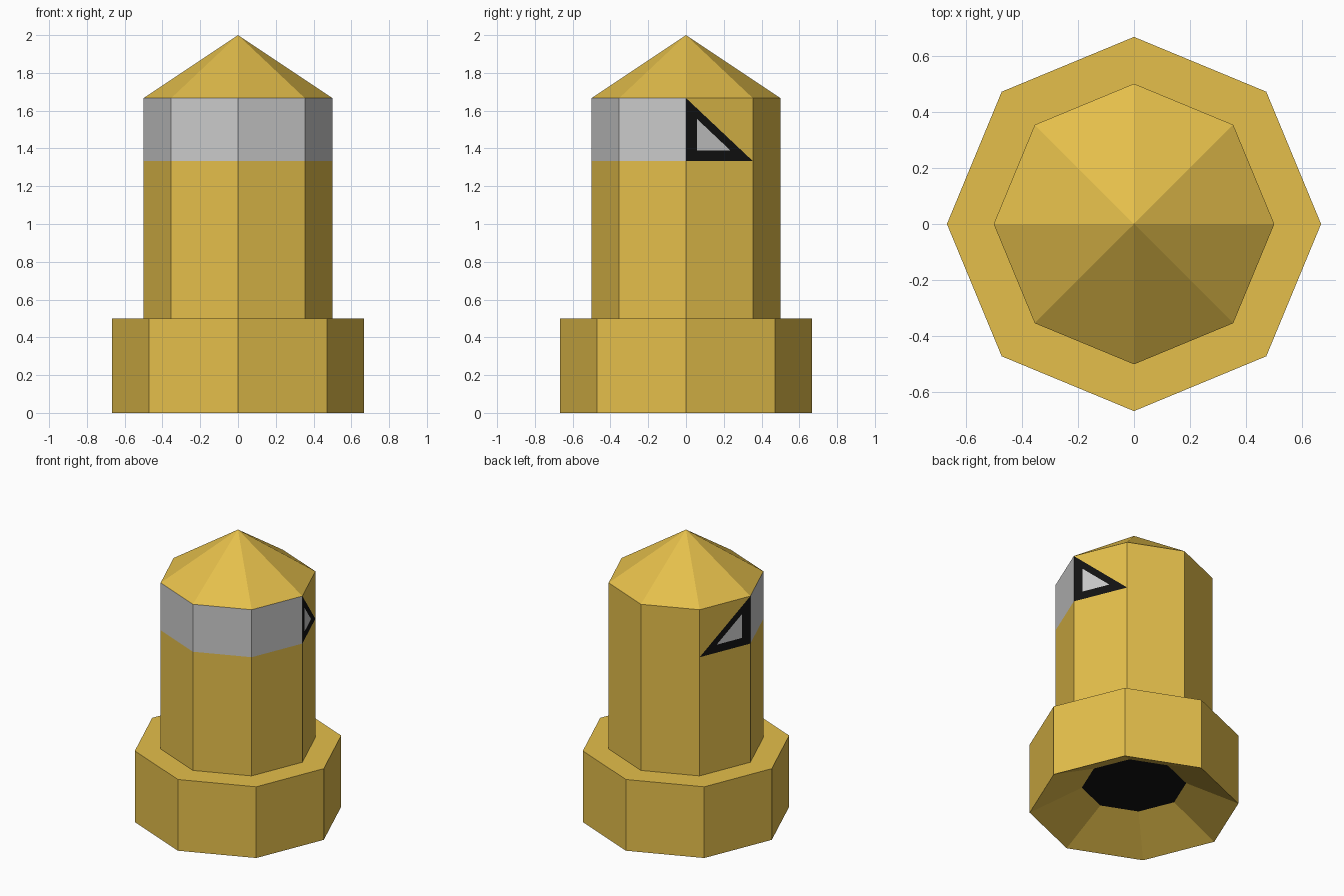
import bpy, bmesh
from math import cos, sin, pi
from mathutils import Vector

if "Cube" in bpy.data.objects:
    bpy.data.objects.remove(bpy.data.objects["Cube"])

SIDES = 8
LOW, HIGH = 4 / 3, 5 / 3      # bottom and top of the grey band
R_BODY, R_BASE = 0.5, 2 / 3


def material(name, rgb):
    m = bpy.data.materials.new(name)
    m.diffuse_color = (*rgb, 1)
    m.use_nodes = True
    m.node_tree.nodes["Principled BSDF"].inputs["Base Color"].default_value = m.diffuse_color
    return m


gold = material("gold", (0.78, 0.52, 0.07))
black = material("black", (0.006, 0.006, 0.006))


def point(i, r, z):
    a = 2 * pi * i / SIDES
    return Vector((r * cos(a), r * sin(a), z))


def build(name, faces, mat=None, mirror=False):
    """Make an object from polygons given as lists of points."""
    bm = bmesh.new()
    for f in faces:
        bm.faces.new([bm.verts.new(p) for p in f])
    bmesh.ops.remove_doubles(bm, verts=bm.verts, dist=1e-5)
    me = bpy.data.meshes.new(name)
    bm.to_mesh(me)
    bm.free()
    ob = bpy.data.objects.new(name, me)
    bpy.context.collection.objects.link(ob)
    if mat:
        me.materials.append(mat)
    if mirror:
        ob.modifiers.new("mirror", 'MIRROR').use_axis[0] = True
    return ob


def lathe(name, profile, mat=None, segments=range(SIDES)):
    """Sweep a (radius, height) profile around z on the chosen sides."""
    faces = []
    for (r0, z0), (r1, z1) in zip(profile, profile[1:]):
        for i in segments:
            f = [point(i, r0, z0), point(i + 1, r0, z0)]
            f += [point(i + 1, r1, z1), point(i, r1, z1)] if r1 else [point(i, 0, z1)]
            faces.append(f)
    return build(name, faces, mat)


# Base with a sloped recess underneath
lathe("base", [(1 / 3, 1 / 6), (R_BASE, 0), (R_BASE, 0.5), (R_BODY, 0.5)], gold)
build("base_hole", [[point(-i, 1 / 3, 1 / 6) for i in range(SIDES)]], black)

# Shaft, pointed top, grey front band and plain gold back
lathe("shaft", [(R_BODY, 0.5), (R_BODY, LOW)], gold)
lathe("pointed_top", [(R_BODY, HIGH), (0, 2)], gold)
lathe("front_band", [(R_BODY, LOW), (R_BODY, HIGH)], None, range(4, 8))
lathe("back_wall", [(R_BODY, LOW), (R_BODY, HIGH)], gold, range(1, 3))

# Triangular side panels: black frame, grey pane, gold corner, mirrored in x
outer = [point(0, R_BODY, LOW), point(1, R_BODY, LOW), point(0, R_BODY, HIGH)]
middle = sum(outer, Vector()) / 3
inner = [middle.lerp(p, 0.5) for p in outer]
frame = [[outer[i], outer[(i + 1) % 3], inner[(i + 1) % 3], inner[i]] for i in range(3)]
build("side_frame", frame, black, True)
build("side_pane", [inner], None, True)
build("side_corner", [[outer[1], point(1, R_BODY, HIGH), outer[2]]], gold, True)
